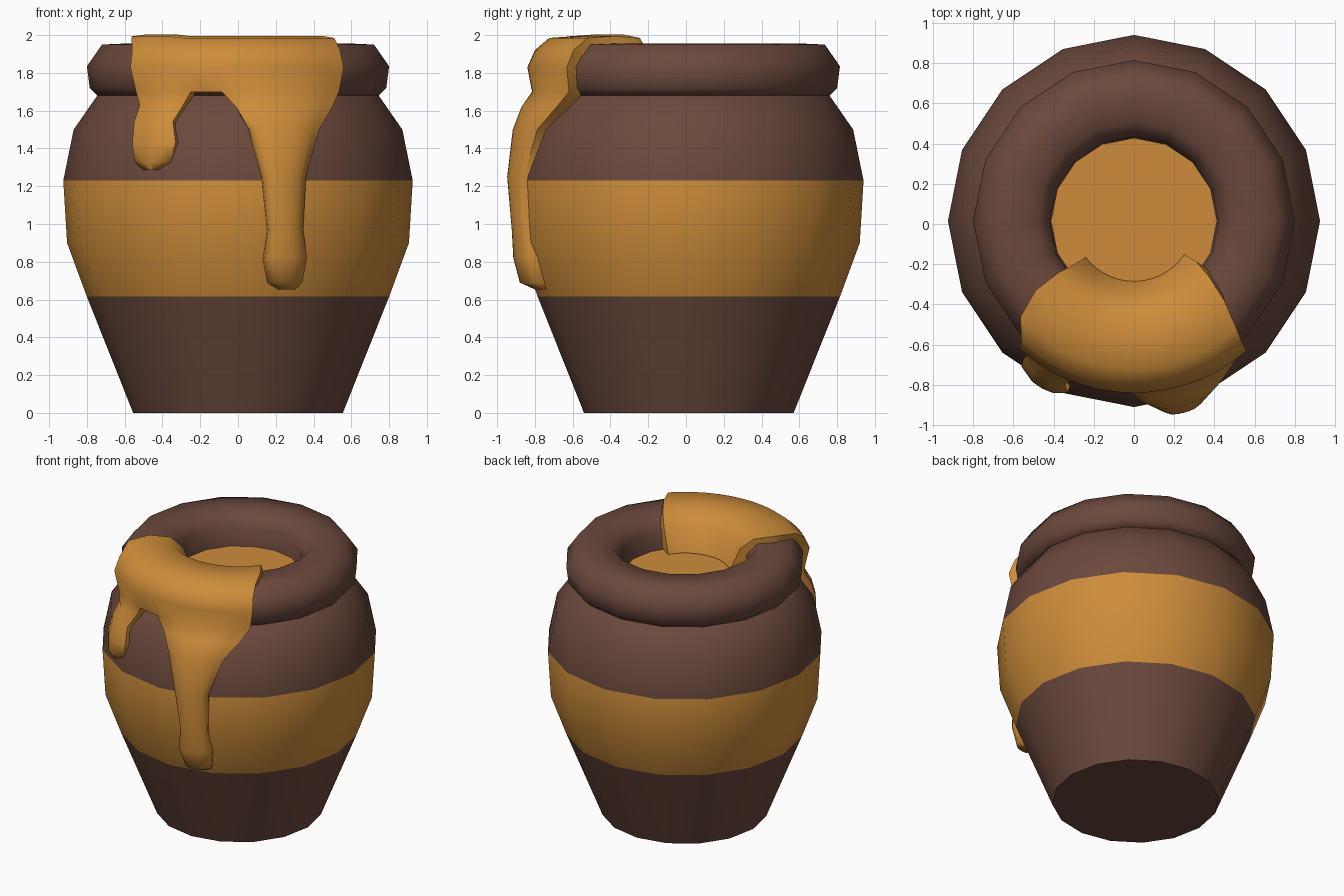
import bpy, bmesh, math

if "Cube" in bpy.data.objects:
    bpy.data.objects.remove(bpy.data.objects["Cube"])

SIDES = 16
YC = 0.015  # centre line of the pot in y


def material(name, rgb):
    m = bpy.data.materials.new(name)
    m.diffuse_color = (*rgb, 1)
    m.use_nodes = True
    m.node_tree.nodes["Principled BSDF"].inputs["Base Color"].default_value = m.diffuse_color
    return m


BROWN = material("clay brown", (0.147, 0.066, 0.046))
HONEY = material("honey amber", (0.61, 0.265, 0.042))


def finish(name, bm, mats, angle):
    bmesh.ops.recalc_face_normals(bm, faces=bm.faces)
    me = bpy.data.meshes.new(name)
    bm.to_mesh(me)
    bm.free()
    for m in mats:
        me.materials.append(m)
    ob = bpy.data.objects.new(name, me)
    bpy.context.collection.objects.link(ob)
    bpy.ops.object.select_all(action='DESELECT')
    ob.select_set(True)
    bpy.context.view_layer.objects.active = ob
    bpy.ops.object.shade_smooth_by_angle(angle=math.radians(angle))
    return ob


def lathe(profile, cap_bottom=False):
    """Turn a list of (radius, z) points around the centre line."""
    bm = bmesh.new()
    rings = []
    for r, z in profile:
        rings.append([bm.verts.new((r * math.cos(i * math.tau / SIDES),
                                    r * math.sin(i * math.tau / SIDES) + YC, z))
                      for i in range(SIDES)])
    for a, b in zip(rings, rings[1:]):
        for i in range(SIDES):
            j = (i + 1) % SIDES
            bm.faces.new((a[i], a[j], b[j], b[i]))
    if cap_bottom:
        bm.faces.new(rings[0][::-1])
    return bm


# Pot body with a honey coloured band
bm = lathe([(0.555, 0), (0.80, 0.615), (0.905, 0.9), (0.925, 1.23),
            (0.87, 1.5), (0.745, 1.68), (0.65, 1.72)], cap_bottom=True)
for f in bm.faces:
    f.material_index = 1 if 0.62 < f.calc_center_median().z < 1.22 else 0
finish("pot_body", bm, [BROWN, HONEY], 50)

# Rounded rim
bm = lathe([(0.70, 1.68), (0.745, 1.68), (0.785, 1.72), (0.80, 1.835),
            (0.72, 1.95), (0.605, 1.955), (0.49, 1.95), (0.42, 1.86), (0.41, 1.69)])
finish("pot_rim", bm, [BROWN], 70)

# Honey surface inside the opening
bm = bmesh.new()
bmesh.ops.create_circle(bm, cap_ends=True, segments=SIDES, radius=0.43)
bmesh.ops.translate(bm, verts=bm.verts, vec=(0, YC, 1.73))
finish("honey_surface", bm, [HONEY], 30)

# Honey spill: rows of (left x, right x, radius, z) running over the rim
bm = bmesh.new()


def row(xl, xr, r, z, count, sag):
    """Row of points around the pot; sag pulls both ends towards the wall."""
    a, b = math.asin(xl / r), math.asin(xr / r)
    out = []
    for i in range(count):
        t = i / (count - 1)
        th = a + (b - a) * t
        rr = r - sag * abs(2 * t - 1) ** 3
        scale = r / rr  # keep the stated width at the ends
        s = max(-1, min(1, math.sin(th) * scale))
        out.append(bm.verts.new((rr * s, YC - rr * math.sqrt(1 - s * s), z)))
    return out


def strip(rows):
    for p, q in zip(rows, rows[1:]):
        for i in range(len(p) - 1):
            bm.faces.new((p[i], p[i + 1], q[i + 1], q[i]))


COLS = 15
sheet = [row(*v, COLS, 0) for v in [
    (-0.24, 0.25, 0.30, 1.74), (-0.30, 0.31, 0.37, 1.91), (-0.38, 0.37, 0.46, 1.985),
    (-0.49, 0.45, 0.60, 1.995), (-0.565, 0.51, 0.74, 1.985),
    (-0.56, 0.54, 0.815, 1.92), (-0.57, 0.56, 0.855, 1.83), (-0.54, 0.535, 0.83, 1.70)]]
for v in sheet[3][:4] + sheet[4][:4]:
    v.co.z += 0.008
strip(sheet)

# Short left drip
strip([sheet[-1][:5]] + [row(*v, 5, 0.03) for v in [
    (-0.52, -0.29, 0.86, 1.63), (-0.55, -0.345, 0.91, 1.54), (-0.56, -0.33, 0.945, 1.43),
    (-0.55, -0.36, 0.95, 1.33), (-0.50, -0.42, 0.93, 1.285)]])

# Long right drip
strip([sheet[-1][6:]] + [row(*v, 9, 0.04) for v in [
    (-0.01, 0.50, 0.90, 1.62), (0.06, 0.43, 0.95, 1.5), (0.13, 0.36, 0.985, 1.25),
    (0.16, 0.345, 0.965, 0.97), (0.14, 0.365, 0.955, 0.82),
    (0.17, 0.34, 0.925, 0.69), (0.22, 0.30, 0.85, 0.652)]])

# Skirt that closes the spill's open edges against the pot
edges = [e for e in bm.edges if e.is_boundary]
new = bmesh.ops.extrude_edge_only(bm, edges=edges)["geom"]
for v in (g for g in new if isinstance(g, bmesh.types.BMVert)):
    x, y, z = v.co.x, v.co.y - YC, v.co.z
    r = math.hypot(x, y)
    if z > 1.75:  # towards the core of the rim
        dr, dz = 0.605 - r, 1.80 - z
        d = math.hypot(dr, dz)
        nr, nz = r + dr / d * 0.12, z + dz / d * 0.12
    else:  # straight in towards the wall
        nr, nz = (r + 0.1 if r < 0.5 else r - 0.14), z
    v.co = (x * nr / r, y * nr / r + YC, nz)
finish("honey_spill", bm, [HONEY], 60)
